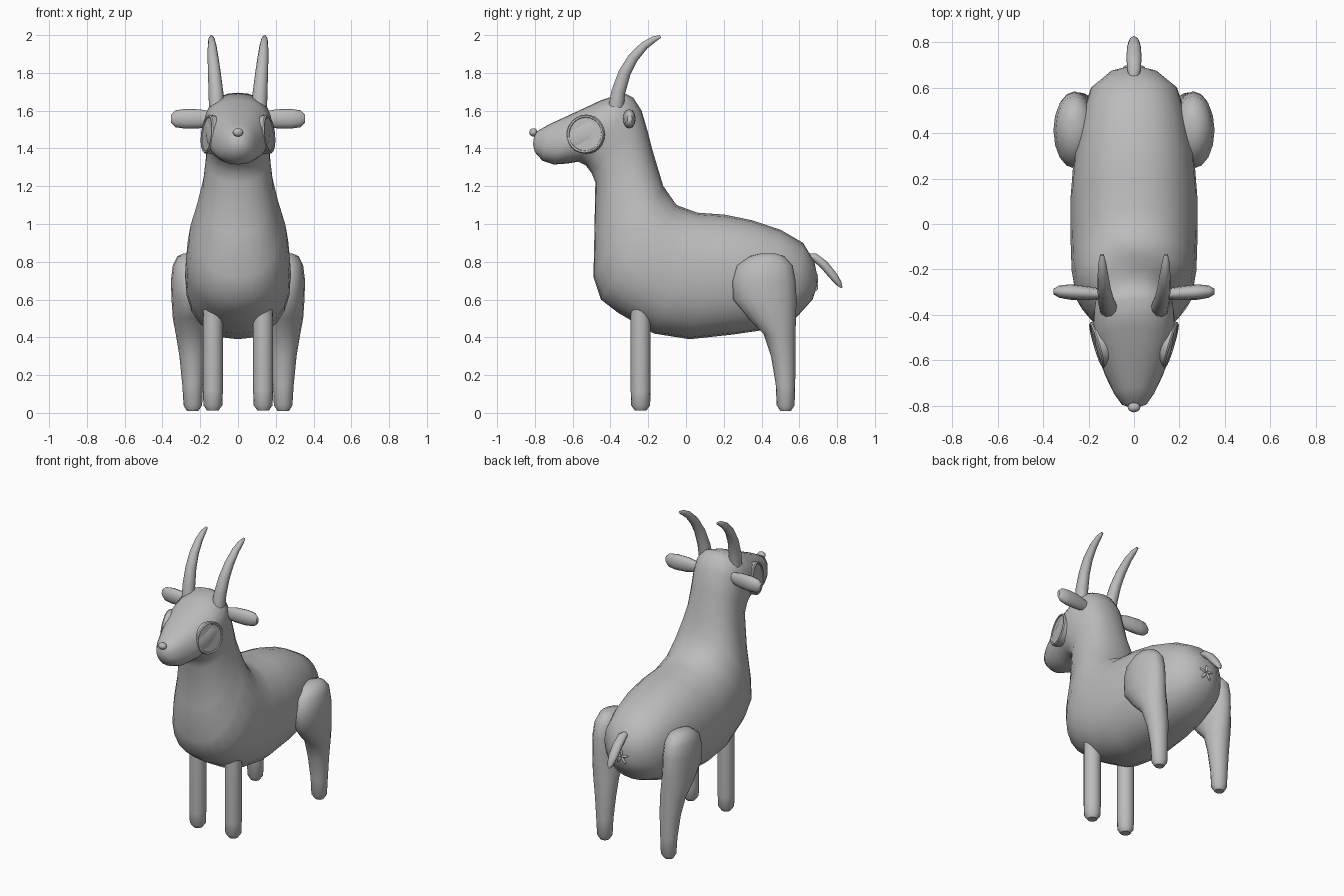
import bpy, bmesh, math
from mathutils import Vector, Matrix

if "Cube" in bpy.data.objects:
    bpy.data.objects.remove(bpy.data.objects["Cube"], do_unlink=True)

clay = bpy.data.materials.new("clay_grey")
clay.use_nodes = True
clay.diffuse_color = (0.5, 0.5, 0.5, 1)
clay.node_tree.nodes["Principled BSDF"].inputs["Base Color"].default_value = clay.diffuse_color


def finish(name, bm, angle=50):
    bmesh.ops.recalc_face_normals(bm, faces=bm.faces)
    mesh = bpy.data.meshes.new(name)
    bm.to_mesh(mesh)
    bm.free()
    mesh.materials.append(clay)
    ob = bpy.data.objects.new(name, mesh)
    bpy.context.collection.objects.link(ob)
    bpy.ops.object.select_all(action='DESELECT')
    ob.select_set(True)
    bpy.context.view_layer.objects.active = ob
    bpy.ops.object.shade_smooth_by_angle(angle=math.radians(angle))
    return ob


def loft(name, rings, sides=16, power=1.0, angle=50):
    """Skin a row of rings, each given as centre and two half-axis vectors."""
    bm = bmesh.new()

    def bend(v):
        return math.copysign(abs(v) ** power, v)

    rows = []
    for c, u, v in rings:
        row = []
        for i in range(sides):
            a = math.tau * i / sides
            row.append(bm.verts.new(Vector(c) + Vector(u) * bend(math.cos(a)) + Vector(v) * bend(math.sin(a))))
        rows.append(row)
    for r0, r1 in zip(rows, rows[1:]):
        for i in range(sides):
            j = (i + 1) % sides
            bm.faces.new((r0[i], r0[j], r1[j], r1[i]))
    bm.faces.new(rows[0])
    bm.faces.new(rows[-1])
    return finish(name, bm, angle)


def tube(name, points, flat=1.0, sides=10):
    """Tapered tube bending in the side plane; points are x, y, z, radius."""
    rings = []
    for i, (x, y, z, r) in enumerate(points):
        a, b = points[max(i - 1, 0)], points[min(i + 1, len(points) - 1)]
        d = Vector((0, b[1] - a[1], b[2] - a[2])).normalized()
        rings.append(((x, y, z), (r, 0, 0), Vector((0, -d.z, d.y)) * r * flat))
    return loft(name, rings, sides)


def ball(name, centre, size, turn=0):
    bm = bmesh.new()
    m = Matrix.Translation(centre) @ Matrix.Rotation(turn, 4, 'Y') @ Matrix.Diagonal((*size, 1))
    bmesh.ops.create_uvsphere(bm, u_segments=12, v_segments=8, radius=1, matrix=m)
    return finish(name, bm)


# Body, neck and head: top y, top z, bottom y, bottom z, half width
spine = [
    (.692, .74, .69, .66, .04), (.68, .80, .67, .60, .10),
    (.62, .90, .58, .50, .19), (.50, .97, .42, .44, .235),
    (.35, 1.02, .25, .415, .265), (.20, 1.05, .02, .39, .28),
    (.06, 1.06, -.17, .42, .28), (-.05, 1.10, -.36, .53, .275),
    (-.12, 1.20, -.45, .60, .26), (-.15, 1.30, -.49, .72, .225),
    (-.18, 1.40, -.485, .95, .188), (-.20, 1.48, -.48, 1.22, .17),
    (-.235, 1.60, -.50, 1.27, .172), (-.28, 1.67, -.53, 1.31, .178),
    (-.33, 1.695, -.57, 1.33, .18), (-.45, 1.655, -.63, 1.32, .168),
    (-.60, 1.585, -.70, 1.315, .132), (-.72, 1.53, -.76, 1.335, .092),
    (-.79, 1.49, -.80, 1.38, .055), (-.805, 1.46, -.81, 1.42, .02),
]
loft("body", [((0, (ty + by) / 2, (tz + bz) / 2), (w, 0, 0), (0, (ty - by) / 2, (tz - bz) / 2))
              for ty, tz, by, bz, w in spine], 24, 0.88)

# Hind leg: z, back and front y, inner and outer x
hind = [
    (.01, .50, .555, .21, .27), (.04, .48, .575, .19, .288),
    (.15, .475, .578, .185, .295), (.30, .45, .58, .175, .31),
    (.42, .41, .58, .17, .33), (.50, .33, .582, .17, .345),
    (.60, .25, .585, .17, .352), (.70, .245, .58, .17, .355),
    (.78, .27, .565, .18, .345), (.83, .34, .52, .20, .32), (.845, .40, .47, .24, .285),
]
fore = [(.012, .03), (.04, .05), (.12, .053), (.50, .053), (.62, .05)]

for side, s in (("left", 1), ("right", -1)):
    loft(side + "_hind_leg", [((s * (x0 + x1) / 2, (y0 + y1) / 2, z), ((x1 - x0) / 2, 0, 0), (0, (y1 - y0) / 2, 0))
                              for z, y0, y1, x0, x1 in hind])
    loft(side + "_front_leg", [((s * .133, -.24, z), (r, 0, 0), (0, r, 0)) for z, r in fore])

    # Horns sweep up and back
    tube(side + "_horn", [(s * x, y, z, r) for x, y, z, r in (
        (.112, -.37, 1.62, .042), (.117, -.358, 1.70, .039), (.125, -.325, 1.80, .034),
        (.132, -.28, 1.88, .029), (.137, -.22, 1.945, .023), (.14, -.17, 1.978, .017),
        (.141, -.135, 1.993, .008))])

    # Ears: rings along x with half depth and half height
    loft(side + "_ear", [((s * x, y, 1.557), (0, d, 0), (0, 0, h)) for x, y, d, h in (
        (.13, -.31, .022, .035), (.20, -.305, .03, .05), (.28, -.30, .034, .052),
        (.33, -.298, .027, .045), (.355, -.298, .012, .022))], 12)

    # Eyes: rimmed discs set into the sides of the head
    out = Vector((s * .955, -.28, .10)).normalized()
    along = Vector((0, 0, 1)).cross(out).normalized()
    up = out.cross(along)
    centre = Vector((s * .154, -.53, 1.475))
    loft(side + "_eye", [(centre + out * d, along * r, up * r) for d, r in (
        (-.04, .10), (.008, .104), (.015, .099), (.013, .09), (.009, .088))], 24, 1.0, 25)

# Nose and tail
ball("nose", (0, -.808, 1.485), (.028, .022, .022))
tube("tail", [(0, .645, .83, .02), (0, .68, .825, .03), (0, .73, .785, .033),
              (0, .78, .725, .031), (0, .81, .685, .022), (0, .825, .662, .006)], 0.75)

# Small star of folds under the tail
for i in range(5):
    a = math.tau * i / 5
    ball(f"rump_fold_{i + 1}", (.025 * math.sin(a), .688, .69 + .025 * math.cos(a)), (.009, .012, .027), a)
